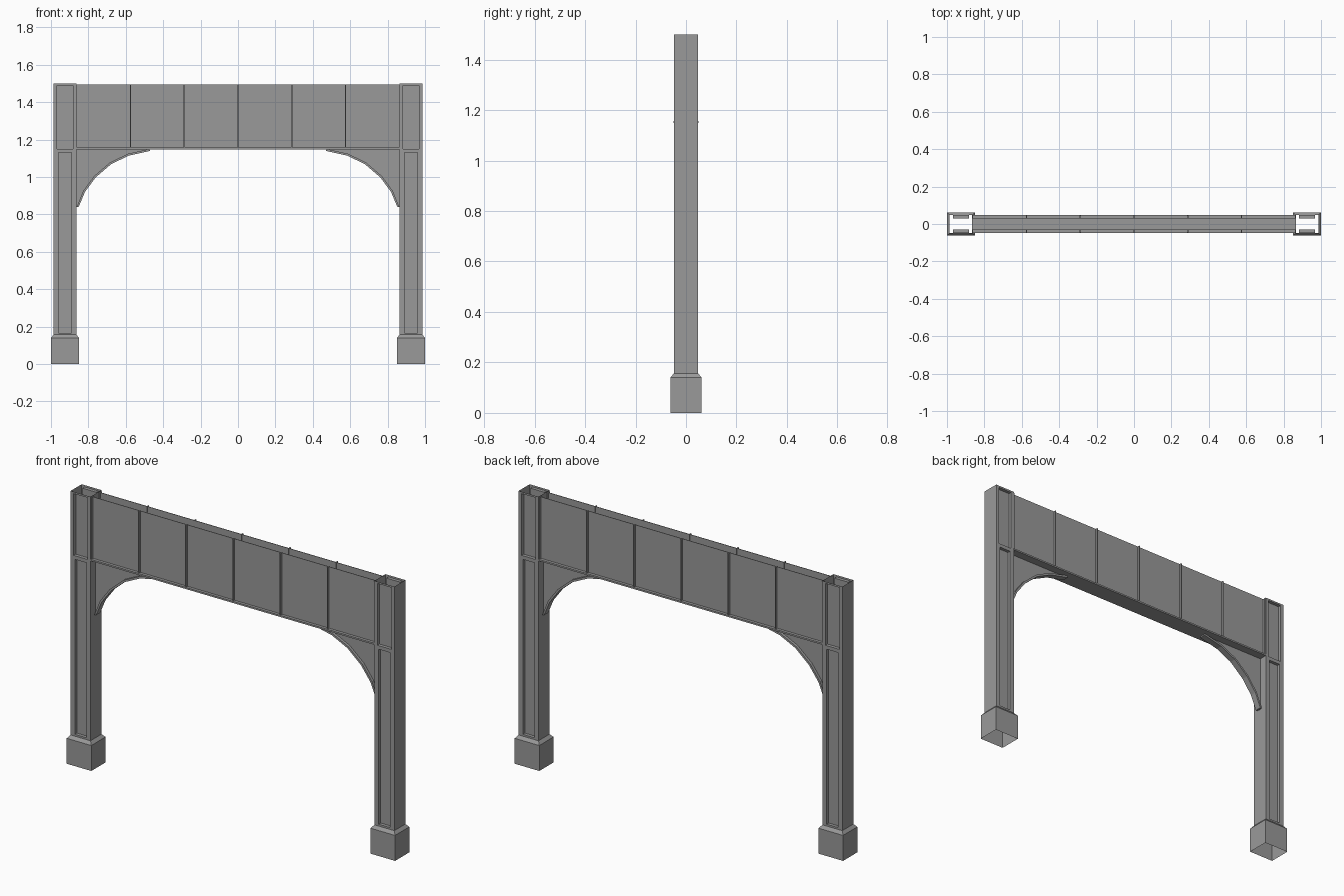
import bpy, bmesh
from mathutils import Vector

if "Cube" in bpy.data.objects:
    bpy.data.objects.remove(bpy.data.objects["Cube"])

mat = bpy.data.materials.new("steel_grey")
mat.use_nodes = True
GREY = (0.32, 0.32, 0.32, 1)
mat.diffuse_color = GREY
mat.node_tree.nodes["Principled BSDF"].inputs["Base Color"].default_value = GREY


def finish(bm, name):
    mesh = bpy.data.meshes.new(name)
    bm.to_mesh(mesh)
    bm.free()
    mesh.materials.append(mat)
    obj = bpy.data.objects.new(name, mesh)
    bpy.context.collection.objects.link(obj)
    return obj


def add_box(bm, x, y, z):
    """Box between (min, max) pairs on each axis."""
    cube = bmesh.ops.create_cube(bm, size=1)["verts"]
    for v in cube:
        v.co = [(lo + hi) / 2 + c * (hi - lo) for c, (lo, hi) in zip(v.co, (x, y, z))]


def recess(bm, quad, half_width, margin, depth):
    """Framed panel sunk into one upright quad facing front or back."""
    mid = sum((v.co for v in quad), Vector()) / 4
    inner, deep = [], []
    for v in quad:
        dx, dz = v.co.x - mid.x, v.co.z - mid.z
        x = mid.x + (half_width if dx > 0 else -half_width)
        z = v.co.z - (margin if dz > 0 else -margin)
        inner.append(bm.verts.new((x, mid.y, z)))
        deep.append(bm.verts.new((x, mid.y - (depth if mid.y > 0 else -depth), z)))
    for a, b in ((quad, inner), (inner, deep)):
        for i in range(4):
            j = (i + 1) % 4
            bm.faces.new((a[i], a[j], b[j], b[i]))
    bm.faces.new(deep)


# Hollow posts with a plinth and sunk panels, open at top and bottom
POST_X = 0.925


def build_post(name, cx):
    bm = bmesh.new()
    rings = []
    for hx, hy, z in ((0.075, 0.062, 0), (0.075, 0.062, 0.14),
                      (0.0605, 0.048, 0.157), (0.0605, 0.048, 1.14),
                      (0.0605, 0.048, 1.5)):
        rings.append([bm.verts.new((cx + sx * hx, sy * hy, z))
                      for sx, sy in ((-1, -1), (1, -1), (1, 1), (-1, 1))])
    for level, (a, b) in enumerate(zip(rings, rings[1:])):
        for i in range(4):
            j = (i + 1) % 4
            quad = (a[i], a[j], b[j], b[i])
            if level >= 2 and i in (0, 2):
                recess(bm, quad, 0.035 if level == 2 else 0.042, 0.01, 0.018)
            else:
                bm.faces.new(quad)
    finish(bm, name)


build_post("left_post", POST_X)
build_post("right_post", -POST_X)

# Trough beam: wide bottom flange and two side walls
END, WALL = 0.866, 0.033
bm = bmesh.new()
add_box(bm, (-END, END), (-0.049, 0.049), (1.148, 1.157))
finish(bm, "beam_bottom_flange")
for name, s in (("front_beam_wall", -1), ("back_beam_wall", 1)):
    bm = bmesh.new()
    y = sorted((s * WALL, s * (WALL - 0.003)))
    add_box(bm, (-END, END), y, (1.157, 1.495))
    finish(bm, name)

# Upright stiffeners along both walls
bm = bmesh.new()
for i in range(-3, 4):
    x = i * 0.2875
    for s in (-1, 1):
        y = sorted((s * 0.026, s * 0.045))
        add_box(bm, (x - 0.003, x + 0.003), y, (1.157, 1.495))
finish(bm, "beam_stiffeners")

# Curved corner brackets: thin web with a flange along the arc
ARC = [(0.862, 0.84), (0.828, 0.925), (0.769, 1.005),
       (0.684, 1.078), (0.588, 1.124), (0.473, 1.15)]
THICK, HALF = 0.011, 0.018


def build_bracket(side, s):
    pts = [Vector((x, 0, z)) for x, z in ARC]
    low = []
    for i, p in enumerate(pts):
        t = (pts[min(i + 1, len(pts) - 1)] - pts[max(i - 1, 0)]).normalized()
        low.append(p + Vector((-t.z, 0, t.x)) * THICK)
    low[0].z = pts[0].z
    low[-1].z = min(low[-1].z, 1.144)

    def prism(bm, outline, half):
        front, back = [[bm.verts.new((s * p.x, y, p.z)) for p in outline]
                       for y in (-half, half)]
        bm.faces.new(front)
        bm.faces.new(back[::-1])
        for i in range(len(outline)):
            j = (i + 1) % len(outline)
            bm.faces.new((front[j], front[i], back[i], back[j]))

    for name, half in (("web", 0.003), ("flange", HALF)):
        bm = bmesh.new()
        if name == "web":
            prism(bm, pts + [Vector((END, 0, 1.15)), Vector((END, 0, 0.84))], half)
        else:
            for i in range(len(pts) - 1):
                prism(bm, [pts[i], pts[i + 1], low[i + 1], low[i]], half)
            bmesh.ops.remove_doubles(bm, verts=bm.verts, dist=0.0001)
            # Drop the hidden walls between neighbouring segments
            hidden = [f for f in bm.faces
                      if all(len(e.link_faces) > 2 for e in f.edges if abs(
                          e.verts[0].co.y - e.verts[1].co.y) > HALF)
                      and abs(f.normal.y) < 0.5]
            hidden = [f for f in hidden if sum(
                abs(e.verts[0].co.y - e.verts[1].co.y) < HALF
                and e.calc_length() < THICK * 1.5 for e in f.edges) == 2]
            bmesh.ops.delete(bm, geom=hidden, context="FACES_ONLY")
        bmesh.ops.recalc_face_normals(bm, faces=bm.faces)
        finish(bm, f"{side}_bracket_{name}")


build_bracket("left", 1)
build_bracket("right", -1)
